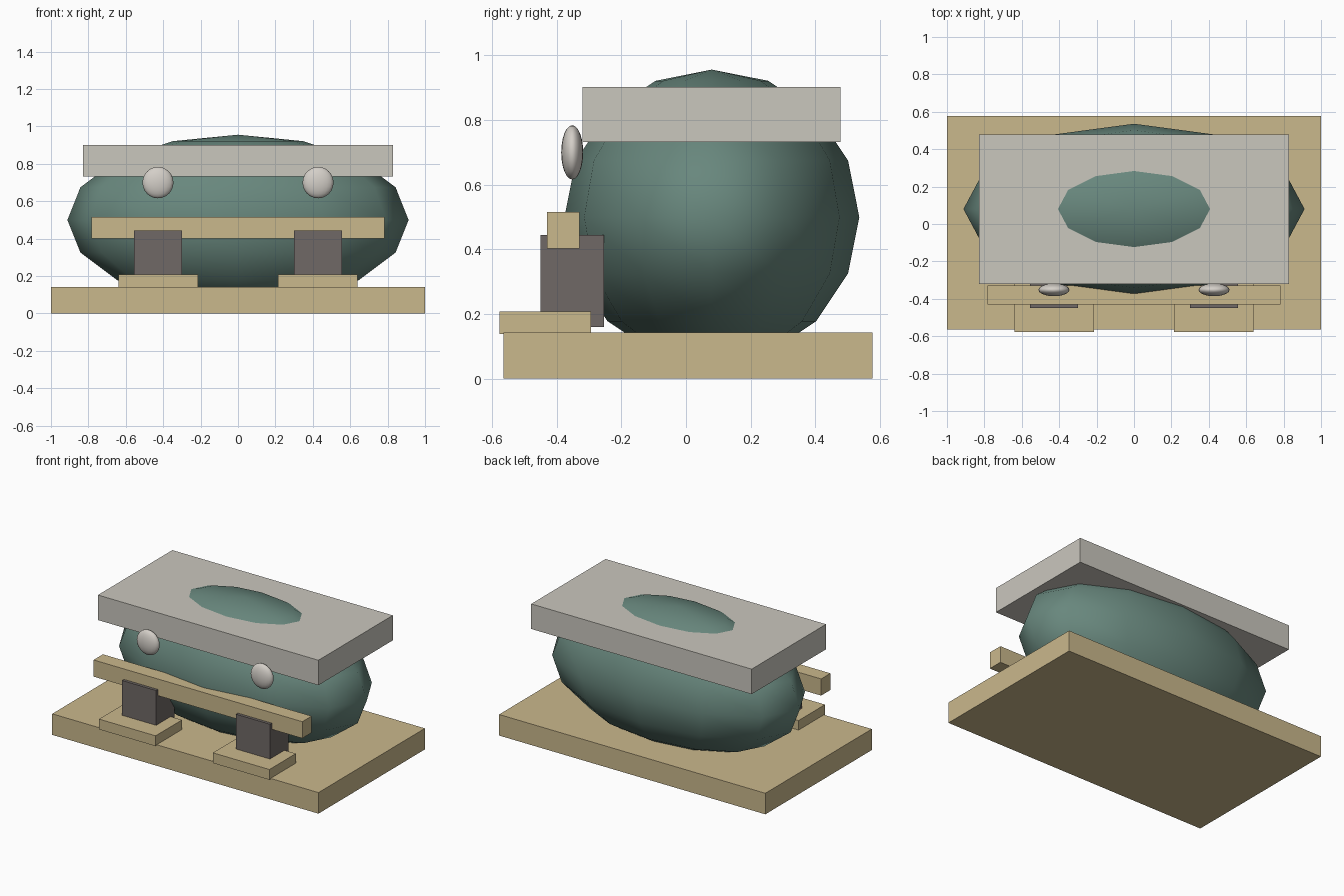
import bpy

if "Cube" in bpy.data.objects:
    bpy.data.objects.remove(bpy.data.objects["Cube"])


def srgb(r, g, b):
    f = lambda c: c / 12.92 if c <= 0.04045 else ((c + 0.055) / 1.055) ** 2.4
    return (f(r / 255), f(g / 255), f(b / 255), 1)


def material(name, *rgb):
    m = bpy.data.materials.new(name)
    m.diffuse_color = srgb(*rgb)
    m.use_nodes = True
    m.node_tree.nodes["Principled BSDF"].inputs["Base Color"].default_value = m.diffuse_color
    return m


TAN = material("tan wood", 202, 184, 140)
GREEN = material("muted green", 104, 135, 125)
GREY = material("pale grey", 202, 199, 190)
DARK = material("dark grey", 112, 105, 102)
KNOB = material("warm white", 212, 207, 200)


def box(name, x, y, z, mat):
    """Box from (min, max) pairs on each axis."""
    bpy.ops.mesh.primitive_cube_add(size=1, location=[sum(p) / 2 for p in (x, y, z)])
    o = bpy.context.object
    o.name = name
    o.scale = [p[1] - p[0] for p in (x, y, z)]
    bpy.ops.object.transform_apply(location=False, rotation=False, scale=True)
    o.data.materials.append(mat)


def ellipsoid(name, centre, radii, segments, rings, mat):
    bpy.ops.mesh.primitive_uv_sphere_add(segments=segments, ring_count=rings, radius=1, location=centre)
    o = bpy.context.object
    o.name = name
    o.scale = radii
    bpy.ops.object.transform_apply(location=False, rotation=False, scale=True)
    bpy.ops.object.shade_smooth()
    o.data.materials.append(mat)


# Base slab, rounded body and top slab
box("base", (-1, 1), (-0.565, 0.577), (0, 0.143), TAN)
ellipsoid("body", (0, 0.08, 0.5), (0.912, 0.456, 0.456), 12, 8, GREEN)
box("top_slab", (-0.828, 0.828), (-0.32, 0.478), (0.732, 0.902), GREY)

# Front rail
box("front_rail", (-0.784, 0.784), (-0.43, -0.33), (0.402, 0.515), TAN)

# Paired feet, legs and knobs
for side, s in (("left", -1), ("right", 1)):
    def span(a, b):
        return tuple(sorted((s * a, s * b)))
    box(side + "_foot", span(0.215, 0.64), (-0.577, -0.294), (0.138, 0.208), TAN)
    box(side + "_leg", span(0.30, 0.555), (-0.45, -0.253), (0.16, 0.444), DARK)
    ellipsoid(side + "_knob", (s * 0.428, -0.352, 0.70), (0.083, 0.034, 0.084), 20, 12, KNOB)
